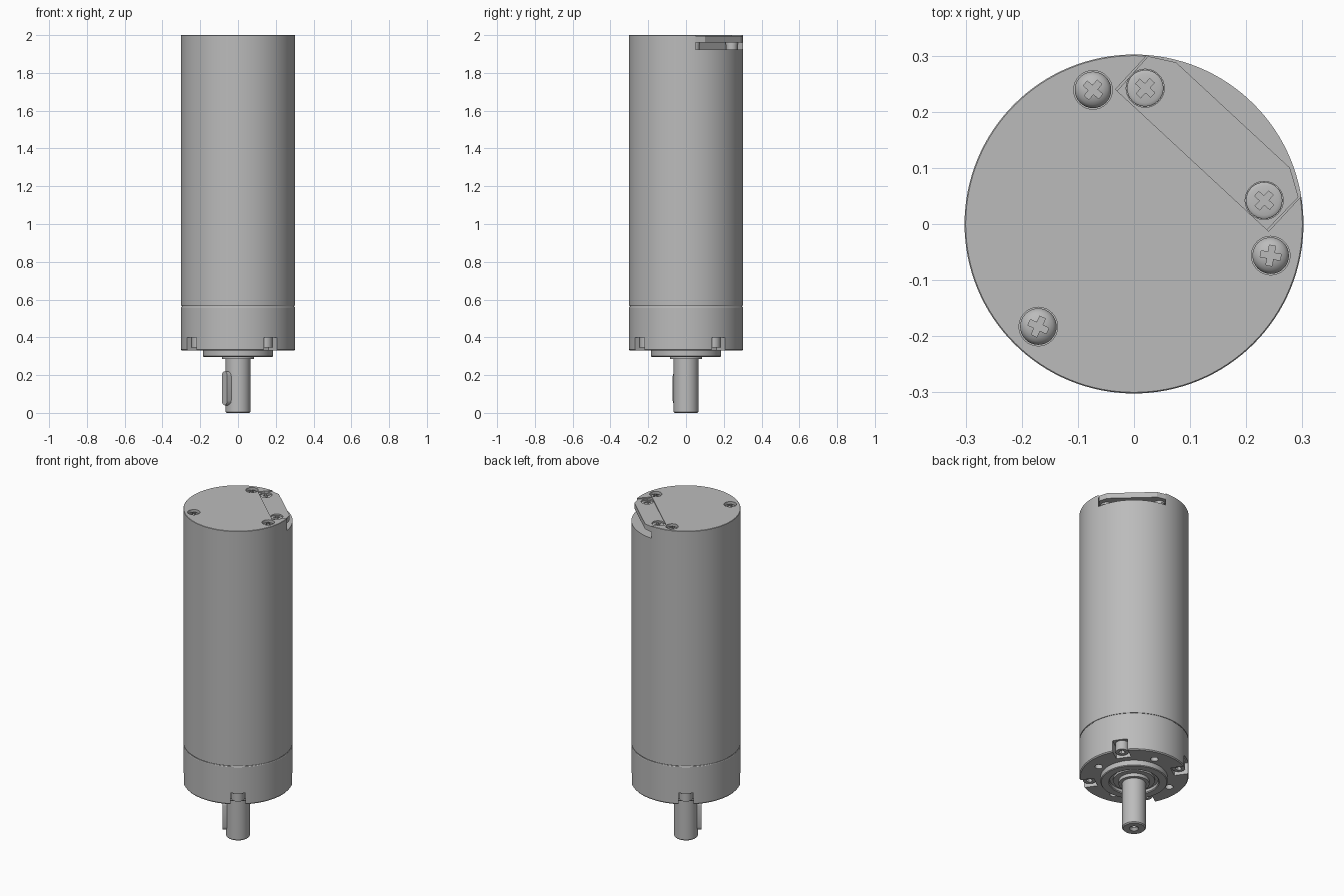
import bpy, bmesh, math
from mathutils import Matrix, Vector

if "Cube" in bpy.data.objects:
    bpy.data.objects.remove(bpy.data.objects["Cube"], do_unlink=True)

# One plain metal for everything
metal = bpy.data.materials.new("grey metal")
metal.use_nodes = True
GREY = (0.5, 0.5, 0.5, 1)
metal.diffuse_color = GREY
metal.node_tree.nodes["Principled BSDF"].inputs["Base Color"].default_value = GREY

TURN = math.radians(35)          # direction of key and flange notches
QUARTER = math.pi / 2


def finish(bm, name):
    bmesh.ops.recalc_face_normals(bm, faces=bm.faces)
    mesh = bpy.data.meshes.new(name)
    bm.to_mesh(mesh)
    bm.free()
    mesh.materials.append(metal)
    ob = bpy.data.objects.new(name, mesh)
    bpy.context.collection.objects.link(ob)
    return ob


def lathe(name, profile, x=0, y=0, steps=96):
    """Turn (radius, z) points round a vertical axis at x, y."""
    bm = bmesh.new()
    vs = [bm.verts.new((r, 0, z)) for r, z in profile]
    es = [bm.edges.new(p) for p in zip(vs, vs[1:])]
    bmesh.ops.spin(bm, geom=vs + es, cent=(0, 0, 0), axis=(0, 0, 1),
                   angle=math.tau, steps=steps)
    bmesh.ops.remove_doubles(bm, verts=bm.verts, dist=0.00005)
    bmesh.ops.translate(bm, verts=bm.verts, vec=(x, y, 0))
    return finish(bm, name)


def rod(name, r, z0, z1, x=0, y=0, steps=32):
    return lathe(name, [(0, z0), (r, z0), (r, z1), (0, z1)], x, y, steps)


def prism(name, points, z0, z1):
    """Extrude a flat outline from z0 to z1."""
    bm = bmesh.new()
    face = bm.faces.new([bm.verts.new((x, y, z0)) for x, y in points])
    top = bmesh.ops.extrude_face_region(bm, geom=[face])["geom"]
    bmesh.ops.translate(bm, verts=[v for v in top if isinstance(v, bmesh.types.BMVert)],
                        vec=(0, 0, z1 - z0))
    return finish(bm, name)


def box(name, size, place, angle=0):
    bm = bmesh.new()
    bmesh.ops.create_cube(bm, size=1)
    bm.transform(Matrix.Translation(place) @ Matrix.Rotation(angle, 4, "Z")
                 @ Matrix.Diagonal((*size, 1)))
    return finish(bm, name)


def cut(ob, *cutters):
    bpy.context.view_layer.objects.active = ob
    for c in cutters:
        c.hide_render = True
        mod = ob.modifiers.new("cut", "BOOLEAN")
        mod.operation, mod.solver, mod.object = "DIFFERENCE", "EXACT", c
        bpy.ops.object.modifier_apply(modifier=mod.name)
        bpy.data.objects.remove(c, do_unlink=True)


def polar(r, a):
    return r * math.cos(a), r * math.sin(a)


def screw(name, x, y, top, turn, dome):
    """Round head with a cross recess."""
    r = 0.0325
    pts = [(0, top - 0.04), (r, top - 0.04), (r, top - dome)]
    pts += [(r * math.cos(t * QUARTER / 5), top - dome + dome * math.sin(t * QUARTER / 5))
            for t in range(1, 5)]
    head = lathe(name, pts + [(0, top)], x, y, 32)
    for k in range(2):
        cut(head, box("slot", (0.036, 0.011, 0.03), (x, y, top), turn + k * QUARTER))


# Motor housing
housing = lathe("motor_housing", [(0, 0.567), (0.3, 0.567), (0.302, 0.57), (0.302, 1.998),
                                  (0.3, 2), (0, 2)], steps=128)

# Side pocket beneath the terminal cover
a, b = Vector((-0.033, 0.24)), Vector((0.24, -0.013))
out = Vector((b.y - a.y, a.x - b.x)).normalized() * -1
along = (b - a).normalized()
cut(housing, prism("pocket", [a, b, b + out * 0.3, a + out * 0.3], 1.925, 2.1))

# Terminal cover plate with clipped outer corners
g = along * 0.004
cover = prism("terminal_cover",
              [a + g, (0.025, 0.299), (0.075, 0.288), (0.278, 0.1), (0.293, 0.048), b - g],
              1.962, 1.995)
spots = [(0.02, 0.242), (0.232, 0.042)]
for i, (x, y) in enumerate(spots):
    cut(cover, rod("hole", 0.034, 1.98, 2.1, x, y))
    screw(f"cover_screw_{i + 1}", x, y, 1.991, math.radians(48), 0.004)
    rod(f"cover_post_{i + 1}", 0.03, 1.92, 1.965, x, y)

# End screws sunk in the top face
for i in range(3):
    ang = math.radians(107 + 120 * i)
    x, y = polar(0.25, ang)
    cut(housing, rod("hole", 0.0345, 1.96, 2.1, x, y))
    screw(f"end_screw_{i + 1}", x, y, 1.996, math.radians(50 + 15 * i), 0.02)

# Gearbox with pilot ring and recessed bearing seat
gearbox = lathe("gearbox", [(0, 0.562), (0.3, 0.562), (0.302, 0.559), (0.302, 0.336),
                            (0.297, 0.33), (0.185, 0.33), (0.185, 0.3), (0.181, 0.296),
                            (0.14, 0.296), (0.135, 0.301), (0.135, 0.318), (0, 0.318)],
                steps=128)
rod("seam_ring", 0.297, 0.56, 0.57, steps=128)

# Notches with bolts, and threaded mounting holes between them
for i in range(4):
    ang = TURN + i * QUARTER
    x, y = polar(0.28, ang)
    cut(gearbox, box("notch", (0.12, 0.085, 0.15), (x, y, 0.325), ang))
    x, y = polar(0.255, ang)
    bolt = rod(f"flange_bolt_{i + 1}", 0.036, 0.345, 0.405, x, y, 24)
    cut(bolt, rod("socket", 0.018, 0.3, 0.37, x, y, 6))
    x, y = polar(0.225, ang + QUARTER / 2)
    cut(gearbox, rod("hole", 0.022, 0.2, 0.40, x, y, 24))

# Bearing rings round the shaft
lathe("bearing_ring", [(0.085, 0.322), (0.115, 0.322), (0.115, 0.305), (0.085, 0.305)], steps=64)
rod("shaft_collar", 0.085, 0.285, 0.322, steps=64)

# Output shaft with centre hole in its end
lathe("output_shaft", [(0, 0.05), (0.014, 0.05), (0.014, 0.014), (0.026, 0), (0.06, 0),
                       (0.066, 0.006), (0.066, 0.32), (0, 0.32)], steps=64)

# Shaft key with round ends
bm = bmesh.new()
half, low, high = 0.025, 0.065, 0.195
outline = [(half * math.cos(t * math.pi / 8), (high if t <= 8 else low)
            + half * math.sin(t * math.pi / 8)) for t in range(9)]
outline += [(-w, low + high - z) for w, z in outline]
face = bm.faces.new([bm.verts.new((-0.04, w, z)) for w, z in outline])
new = bmesh.ops.extrude_face_region(bm, geom=[face])["geom"]
bmesh.ops.translate(bm, verts=[v for v in new if isinstance(v, bmesh.types.BMVert)],
                    vec=(-0.047, 0, 0))
bm.transform(Matrix.Rotation(TURN, 4, "Z"))
finish(bm, "shaft_key")

# Smooth round sides, keep edges crisp
bpy.ops.object.select_all(action="DESELECT")
for ob in bpy.context.scene.objects:
    if ob.type == "MESH":
        ob.select_set(True)
        bpy.context.view_layer.objects.active = ob
bpy.ops.object.shade_smooth_by_angle(angle=math.radians(30))
